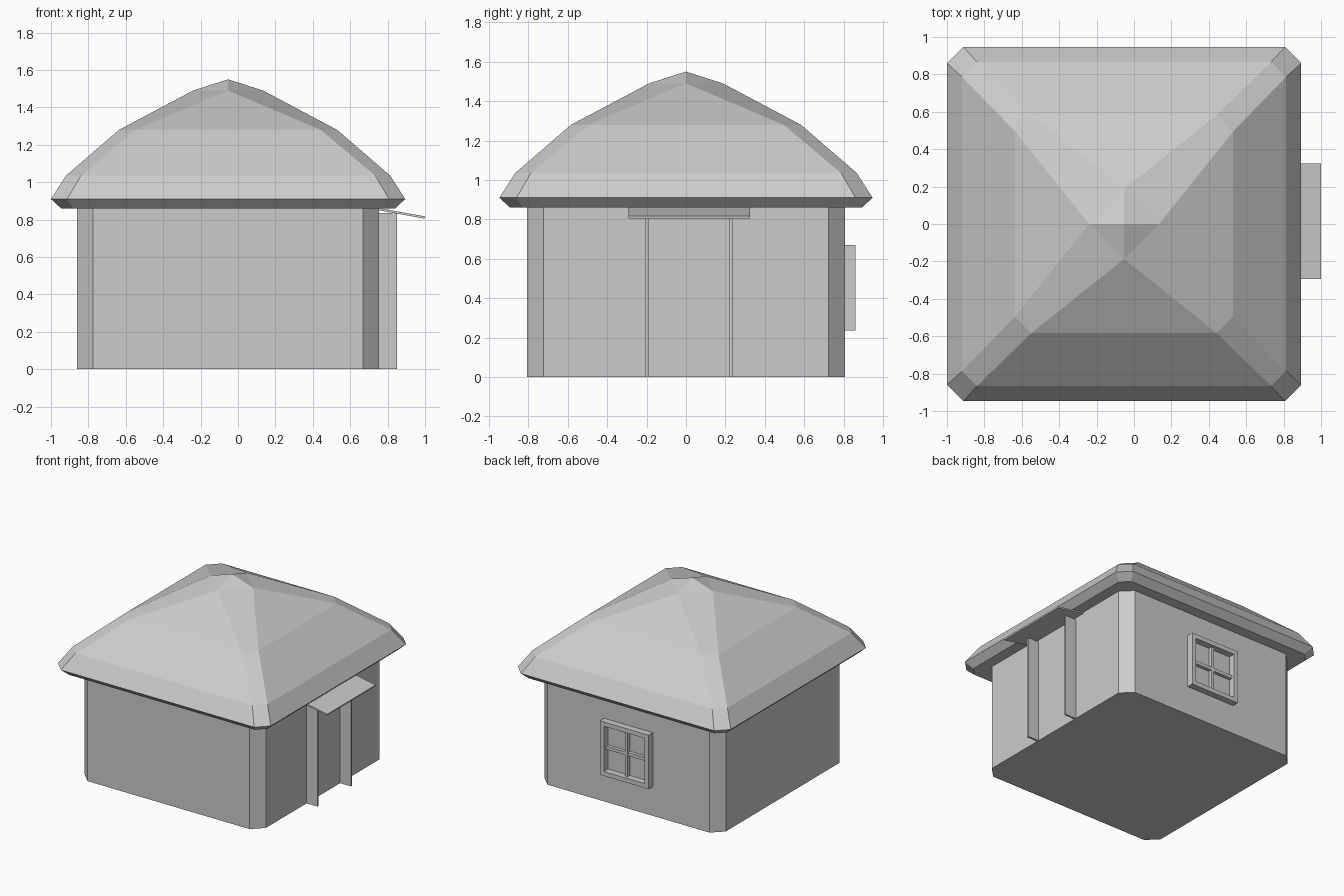
import bpy, bmesh
from math import atan2

if "Cube" in bpy.data.objects:
    bpy.data.objects.remove(bpy.data.objects["Cube"])

CX = -0.053  # house centre, offset because the canopy sticks out on +x


def finish(name, bm):
    bmesh.ops.remove_doubles(bm, verts=bm.verts, dist=0.0005)
    bmesh.ops.recalc_face_normals(bm, faces=bm.faces)
    me = bpy.data.meshes.new(name)
    bm.to_mesh(me)
    bm.free()
    ob = bpy.data.objects.new(name, me)
    bpy.context.collection.objects.link(ob)
    return ob


def loft(name, levels):
    """Stack chamfered squares given as (half width, half straight side, z)."""
    bm = bmesh.new()
    rings = []
    for h, c, z in levels:
        pts = [(h, -c), (h, c), (c, h), (-c, h), (-h, c), (-h, -c), (-c, -h), (c, -h)]
        rings.append([bm.verts.new((CX + x, y, z)) for x, y in pts])
    for a, b in zip(rings, rings[1:]):
        for i in range(8):
            j = (i + 1) % 8
            bm.faces.new((a[i], a[j], b[j], b[i]))
    bm.faces.new(rings[0][::-1])
    if levels[-1][0] > 0:
        bm.faces.new(rings[-1])
    return finish(name, bm)


def box(name, x, y, z):
    """Box from (min, max) ranges."""
    bm = bmesh.new()
    bmesh.ops.create_cube(bm, size=1)
    for v in bm.verts:
        v.co = [r[0] if c < 0 else r[1] for c, r in zip(v.co, (x, y, z))]
    return finish(name, bm)


# Walls with chamfered corners
loft("walls", [(0.807, 0.722, 0), (0.807, 0.722, 0.86)])

# Domed hip roof ending in a small diamond cap
loft("roof", [(0.893, 0.828, 0.86), (0.947, 0.86, 0.91), (0.867, 0.787, 1.035),
              (0.583, 0.495, 1.28), (0.187, 0, 1.49), (0, 0, 1.55)])

# Door side panels on the right wall
for name, y in (("door_post_front", -0.205), ("door_post_back", 0.22)):
    box(name, (0.74, 0.85), (y, y + 0.015), (0, 0.836))

# Sloping door canopy
bm = bmesh.new()
profile = [(0.74, 0.852), (0.998, 0.805), (1.0, 0.817), (0.742, 0.864)]
face = bm.faces.new([bm.verts.new((x, -0.293, z)) for x, z in profile])
ext = bmesh.ops.extrude_face_region(bm, geom=[face])
bmesh.ops.translate(bm, vec=(0, 0.617, 0),
                    verts=[g for g in ext["geom"] if isinstance(g, bmesh.types.BMVert)])
finish("door_canopy", bm)

# Back window: square frame and crossed glazing bars
W, ZC, R = 0.217, 0.452, 0.035
for name, s in (("left", 1), ("right", -1)):
    xs = sorted((CX + s * W, CX + s * (W - R)))
    box("window_frame_" + name, xs, (0.79, 0.86), (ZC - W, ZC + W))
for name, s in (("top", 1), ("bottom", -1)):
    zs = sorted((ZC + s * W, ZC + s * (W - R)))
    box("window_frame_" + name, (CX - W + R, CX + W - R), (0.79, 0.86), zs)
box("window_bar_vertical", (CX - 0.013, CX + 0.013), (0.79, 0.835), (ZC - W + R, ZC + W - R))
box("window_bar_horizontal", (CX - W + R, CX + W - R), (0.79, 0.834), (ZC - 0.013, ZC + 0.013))
